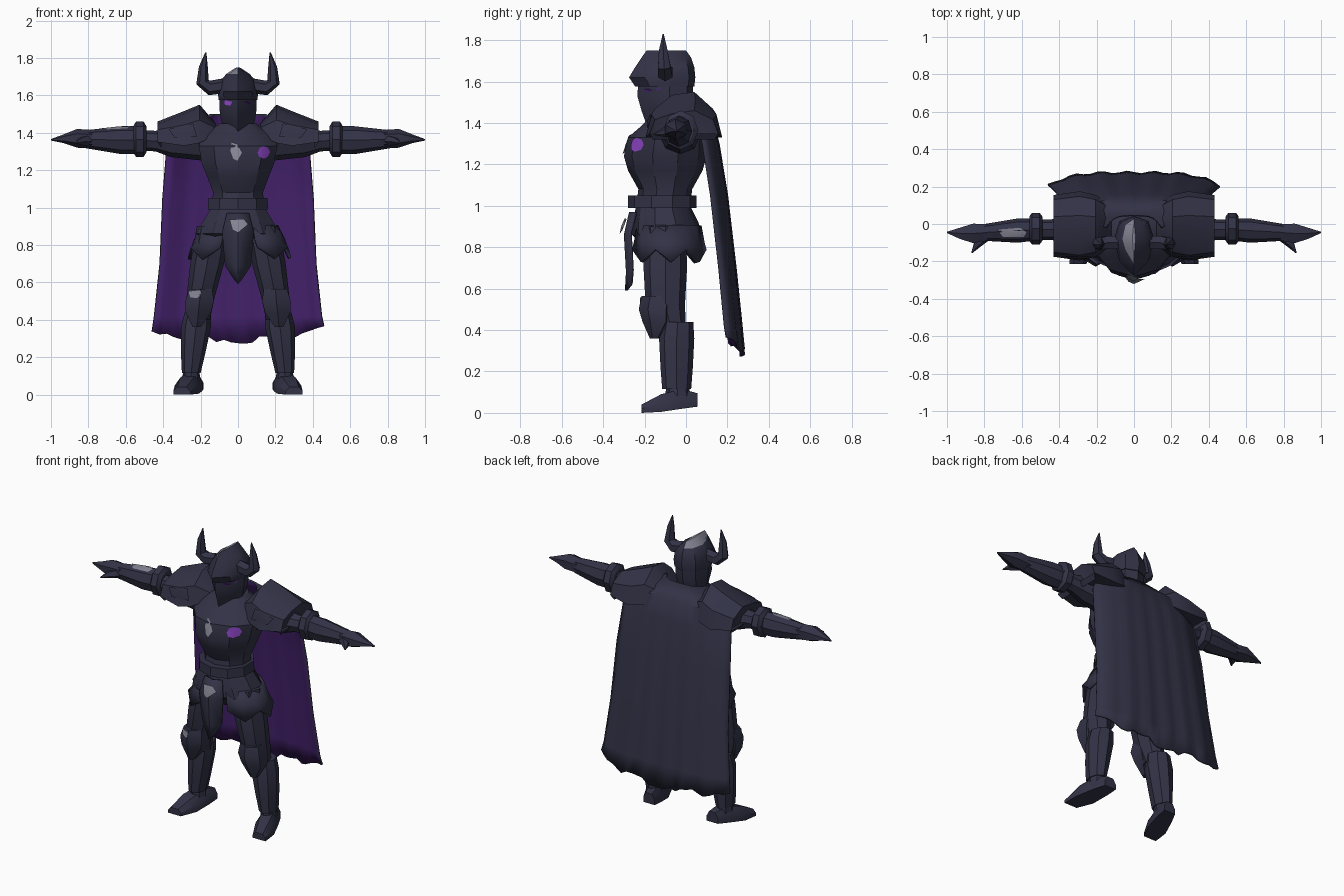
import bpy, bmesh, math, random
from mathutils import Vector

random.seed(4)
if "Cube" in bpy.data.objects:
    bpy.data.objects.remove(bpy.data.objects["Cube"], do_unlink=True)


def material(name, r, g, b):
    m = bpy.data.materials.new(name)
    m.use_nodes = True
    m.diffuse_color = (r, g, b, 1)
    shader = next(n for n in m.node_tree.nodes if n.type == 'BSDF_PRINCIPLED')
    shader.inputs["Base Color"].default_value = (r, g, b, 1)
    return m


NAVY = material("dark navy armour", .032, .032, .062)
PURPLE = material("cape purple", .062, .017, .16)
GLOW = material("bright violet", .27, .06, .57)
GREY = material("worn grey", .23, .23, .29)


def make(name, verts, faces, mats=(NAVY,), closed=True):
    bm = bmesh.new()
    vs = [bm.verts.new(v) for v in verts]
    for f in faces:
        bm.faces.new([vs[i] for i in f])
    if closed:
        bmesh.ops.recalc_face_normals(bm, faces=bm.faces)
    mesh = bpy.data.meshes.new(name)
    bm.to_mesh(mesh)
    bm.free()
    for m in mats:
        mesh.materials.append(m)
    for p in mesh.polygons:
        p.use_smooth = True
    mesh.set_sharp_from_angle(angle=math.radians(32))
    ob = bpy.data.objects.new(name, mesh)
    bpy.context.collection.objects.link(ob)
    return ob


def loft(name, rings, mats=(NAVY,), s=1):
    """Skin closed rings of points and cap both ends; s mirrors x."""
    n = len(rings[0])
    verts = [Vector((p[0] * s, p[1], p[2])) for r in rings for p in r]
    faces = [(k * n + i, k * n + (i + 1) % n, (k + 1) * n + (i + 1) % n, (k + 1) * n + i)
             for k in range(len(rings) - 1) for i in range(n)]
    faces += [tuple(range(n)), tuple(range(len(verts) - n, len(verts)))]
    return make(name, verts, faces, mats)


def sheet(name, rows, thick, mats=(NAVY,), s=1):
    """Grid of points given a thickness; the second material lines the inside."""
    n = len(rows[0])
    verts = [(p[0] * s, p[1], p[2]) for r in rows for p in r]
    faces = [(k * n + i, k * n + i + 1, (k + 1) * n + i + 1, (k + 1) * n + i)
             for k in range(len(rows) - 1) for i in range(n - 1)]
    ob = make(name, verts, faces, mats, closed=False)
    mod = ob.modifiers.new("thickness", 'SOLIDIFY')
    mod.thickness = thick
    mod.material_offset = len(mats) - 1
    return ob


def oval(axis, pos, a, b, ra, rb, n=10):
    pts = []
    for i in range(n):
        t = math.tau * i / n - math.pi / 2
        u, v = a + ra * math.cos(t), b + rb * math.sin(t)
        pts.append((u, v, pos) if axis == 'z' else (pos, u, v))
    return pts


def tower(name, rows, s=1, n=10, axis='z'):
    return loft(name, [oval(axis, *r, n=n) for r in rows], s=s)


def horn(name, path, radii, s=1, n=6):
    """Tapered tube along a path."""
    path = [Vector(p) for p in path]
    rings = []
    for i, p in enumerate(path):
        d = (path[min(i + 1, len(path) - 1)] - path[max(i - 1, 0)]).normalized()
        side = Vector((0, 1, 0)).cross(d).normalized()
        up = d.cross(side)
        rings.append([p + radii[i] * (side * math.cos(t) + up * math.sin(t))
                      for t in (math.tau * k / n for k in range(n))])
    return loft(name, rings, s=s)


def plate(name, target, pts, mat, axis='y', lift=.006):
    """Thin painted patch laid on the surface of a part."""
    bpy.context.view_layer.update()
    centre = (sum(p[0] for p in pts) / len(pts), sum(p[1] for p in pts) / len(pts))
    d = Vector((0, 1, 0)) if axis == 'y' else Vector((0, 0, -1))
    verts = []
    for u, v in [centre] + list(pts):
        start = Vector((u, -2, v)) if axis == 'y' else Vector((u, v, 4))
        hit, loc, _, _ = target.ray_cast(start, d)
        verts.append(loc - d * lift if hit else verts[0] + Vector((u - centre[0], 0, v - centre[1])))
    n = len(pts)
    ob = make(name, verts, [(0, i + 1, (i + 1) % n + 1) for i in range(n)], (mat,), closed=False)
    # turn the patch to face outward
    if sum((p.normal for p in ob.data.polygons), Vector()).dot(d) > 0:
        ob.data.flip_normals()
    return ob


# Torso, belt and hips
chest = tower("breastplate", [(1, -.11, .0, .14, .13)] and [
    (1.0, 0, -.11, .15, .13), (1.08, 0, -.1, .14, .13), (1.17, 0, -.1, .175, .18),
    (1.24, 0, -.1, .205, .2), (1.33, 0, -.09, .22, .19), (1.39, 0, -.06, .2, .15),
    (1.45, 0, -.06, .1, .1)])
tower("belt", [(.99, 0, -.115, .17, .165), (1.05, 0, -.115, .165, .165)])
tower("hip_skirt", [(1.0, 0, -.11, .15, .13), (.92, 0, -.1, .2, .16), (.86, 0, -.09, .235, .17),
                    (.84, 0, -.09, .2, .15)])
tower("pelvis", [(.9, 0, -.09, .17, .13), (.8, 0, -.09, .13, .09), (.76, 0, -.09, .05, .06)])


# Loincloth with a centre ridge
loin = sheet("loincloth", [[(-w, y, z), (0, y - .025, z - drop), (w, y, z)] for z, w, y, drop in (
    (.97, .06, -.25, 0), (.87, .085, -.275, .01), (.69, .07, -.265, .01), (.62, .025, -.27, .03))], -.014)

# Helmet
def head_ring(z, w, f, b):
    half = [(.72 * w, f + .075), (w, -.08), (.72 * w, b - .03)]
    pts = [(0, f)] + half + [(0, b)] + [(-x, y) for x, y in reversed(half)]
    return [(x, y, z) for x, y in pts]


mask = loft("face_guard", [head_ring(*r) for r in (
    (1.39, .05, -.19, .0), (1.46, .09, -.215, .02), (1.53, .1, -.235, .035), (1.6, .098, -.23, .035))])
helmet = loft("helmet", [head_ring(*r) for r in (
    (1.575, .104, -.245, .04), (1.62, .108, -.275, .045), (1.67, .1, -.245, .04),
    (1.715, .062, -.215, .025), (1.75, .008, -.19, .0))], (NAVY, GREY))
for p in helmet.data.polygons:
    if p.center.z > 1.72 and p.center.x < 0 and p.normal.z > .3:
        p.material_index = 1
tower("neck", [(1.36, 0, -.06, .1, .1), (1.45, 0, -.07, .07, .07)], n=8)
plate("right_eye", mask, [(-.075, 1.575), (-.03, 1.565), (-.04, 1.545), (-.072, 1.55)], GLOW)
plate("left_eye", mask, [(.09, 1.572), (.03, 1.562), (.04, 1.548), (.08, 1.556)], PURPLE)

for s, side in ((1, "left"), (-1, "right")):
    horn(side + "_horn", [(.08, -.1, 1.65), (.15, -.1, 1.64), (.19, -.105, 1.67),
                          (.185, -.11, 1.75), (.172, -.11, 1.83)], (.04, .04, .035, .024, .003), s)

    # Shoulder plate: arched sections running outward
    arches = []
    for x, low, top, d in ((.12, 1.39, 1.45, .11), (.205, 1.345, 1.55, .165),
                           (.29, 1.33, 1.515, .185), (.43, 1.35, 1.46, .165), (.41, 1.32, 1.38, .15)):
        mid = low + .6 * (top - low)
        arches.append([(x, y * d - .01, z) for y, z in (
            (-1, low), (-.85, mid), (-.35, top - .015), (.3, top), (.85, mid), (1, low))])
    shoulder = loft(side + "_shoulder_plate", arches, s=s)
    plate(side + "_shoulder_panel", shoulder, [(s * x, z) for x, z in (
        (.22, 1.38), (.34, 1.375), (.37, 1.42), (.24, 1.45))], NAVY, lift=.012)

    # Arm, elbow cuff, hand
    tower(side + "_upper_arm", [(.18, -.03, 1.34, .1, .09), (.36, -.03, 1.35, .08, .08),
                                (.44, -.03, 1.355, .055, .055), (.52, -.03, 1.36, .055, .055)], s, 8, 'x')
    tower(side + "_elbow_cuff", [(.49, -.025, 1.365, .065, .07), (.505, -.025, 1.365, .085, .095),
                                 (.545, -.025, 1.365, .085, .095), (.56, -.025, 1.365, .065, .07)], s, 8, 'x')
    forearm = tower(side + "_forearm", [(.54, -.03, 1.36, .06, .075), (.62, -.035, 1.36, .065, .075),
                                        (.8, -.045, 1.365, .045, .05)], s, 8, 'x')
    tower(side + "_hand", [(.78, -.045, 1.365, .05, .05), (.86, -.05, 1.37, .06, .05),
                           (.93, -.05, 1.368, .035, .024), (1.0, -.045, 1.362, .004, .004)], s, 6, 'x')
    horn(side + "_thumb", [(.8, -.07, 1.36), (.84, -.11, 1.355), (.868, -.155, 1.345)],
         (.03, .022, .003), s, 5)

    # Layered hip flaps with a jagged hem
    flap = []
    for z, rx, ry, jag in ((.9, .2, .15, 0), (.82, .24, .165, 0), (.755, .27, .175, .03)):
        flap.append([(rx * math.cos(t), -.085 + ry * math.sin(t), z + jag * (-1) ** k)
                     for k, t in enumerate(math.radians(a) for a in range(-68, 80, 24))])
    sheet(side + "_hip_flap", flap, .016, s=s)

    # Leg, knee guard, shin, foot
    tower(side + "_thigh", [(.9, .13, -.1, .09, .1), (.7, .165, -.1, .09, .105),
                            (.52, .2, -.1, .075, .095), (.4, .21, -.07, .06, .07)], s, 8)
    knee = tower(side + "_knee_guard", [(.36, .22, -.15, .025, .025), (.44, .212, -.135, .078, .075),
                                        (.5, .205, -.14, .088, .088), (.565, .2, -.13, .072, .085)], s, 6)
    tower(side + "_shin", [(.44, .215, -.04, .07, .075), (.36, .225, -.045, .08, .085),
                           (.22, .24, -.045, .065, .078), (.115, .25, -.045, .05, .07)], s, 8)
    tower(side + "_ankle", [(.15, .25, -.04, .04, .055), (.07, .25, -.04, .05, .06)], s, 8)
    foot = []
    for y, w, low, top in ((.055, .04, .03, .095), (-.02, .055, .02, .115),
                           (-.12, .065, .005, .09), (-.215, .045, 0, .04)):
        cx = .24 - .28 * y
        foot.append([(cx + k * w, y, z) for k, z in (
            (-1, low), (1, low), (1, .5 * (low + top)), (.55, top), (-.55, top), (-1, .5 * (low + top)))])
    loft(side + "_foot", foot, s=s)

# Worn patches and chest gem (the loop ends on the right limbs)
plate("forearm_patch", forearm, [(-.73, -.03), (-.7, -.07), (-.59, -.07), (-.575, -.045), (-.61, -.02)],
      GREY, 'z')
plate("knee_patch", knee, [(-.265, .55), (-.2, .558), (-.195, .535), (-.22, .515), (-.255, .52)], GREY)
plate("loincloth_patch", loin, [(-.045, .935), (.03, .94), (.055, .91), (0, .865), (-.03, .88)],
      GREY, lift=.022)
plate("chest_patch", chest, [(-.035, 1.35), (-.005, 1.34), (.022, 1.29), (0, 1.25), (-.025, 1.26),
                             (-.04, 1.3)], GREY, lift=.008)
plate("chest_gem", chest, [(.138 + .034 * math.cos(math.tau * k / 8), 1.295 + .034 * math.sin(math.tau * k / 8))
                           for k in range(8)], GLOW, lift=.008)

# Cape: flared cloth with forward-curling edges, folds and a ragged hem
cols = 25
cape = []
levels = ((1.5, .15, .05), (1.42, .31, .13), (1.3, .37, .16), (1.05, .39, .2), (.7, .42, .24),
          (.42, .45, .268), (.33, .462, .278))
for r, (z, half, y) in enumerate(levels):
    row = []
    for c in range(cols):
        u = 2 * c / (cols - 1) - 1
        fold = .008 * math.cos(c * 1.7) * r / len(levels)
        hem = random.uniform(-.022, .022) - .06 * (1 - u * u) + .02 if r == len(levels) - 1 else 0
        tear = .015 if abs(u) == 1 and r in (2, 3) else 0
        row.append((u * half + math.copysign(tear, u), y - .07 * abs(u) ** 4 + fold, z + hem))
    cape.append(row)
sheet("cape", cape, .012, (NAVY, PURPLE))
